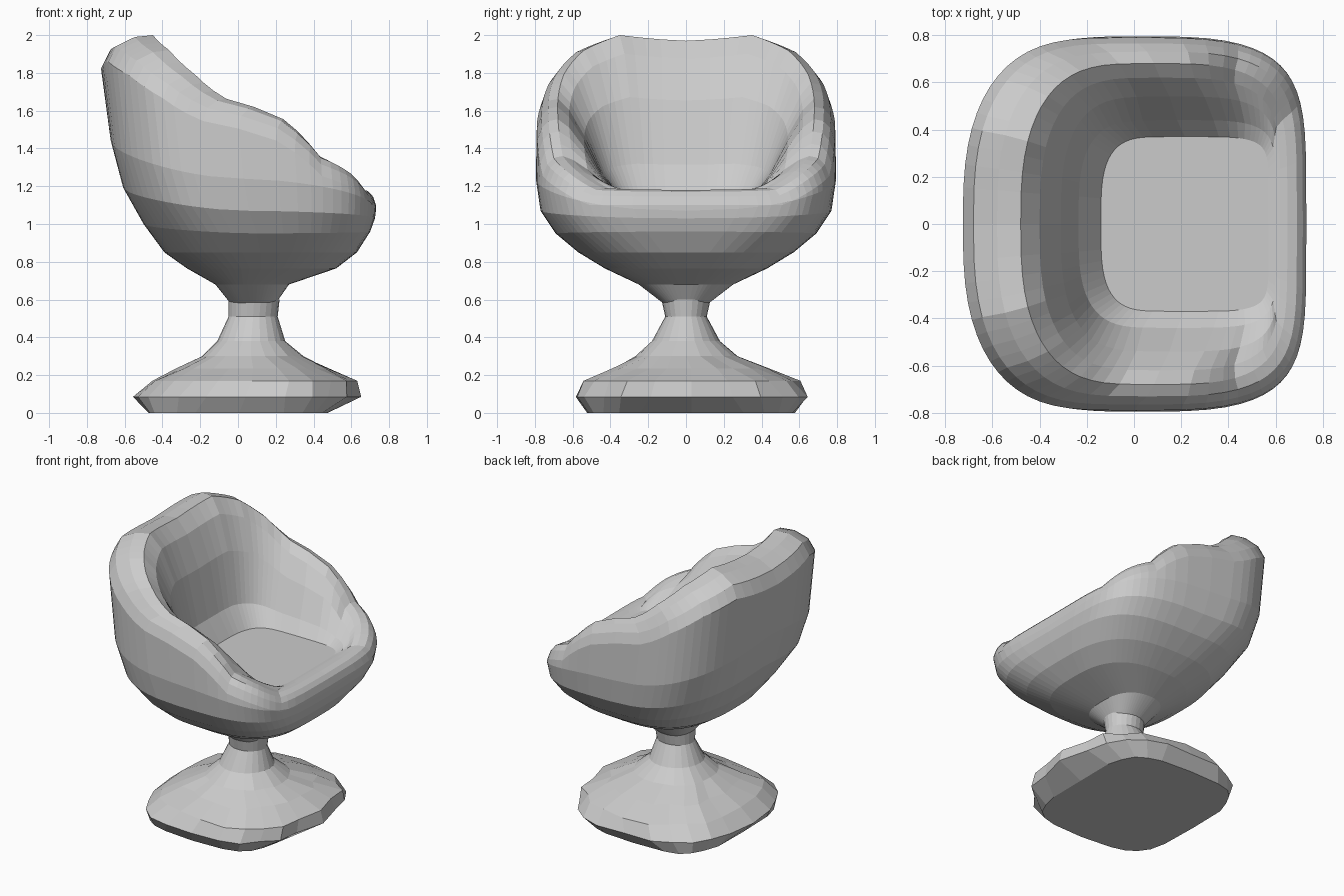
import bpy, bmesh, math, random

if "Cube" in bpy.data.objects:
    bpy.data.objects.remove(bpy.data.objects["Cube"])

random.seed(4)


def ring(x_min, x_max, y_half, heights, power, n, yc=0.0, skew=0.0, jitter=0.0):
    """Superellipse loop; heights run from the +x side (seat front) to the -x side (back).
    skew makes the +x corners squarer than the -x corners."""
    cx, hx = (x_min + x_max) / 2, (x_max - x_min) / 2
    pts = []
    for i in range(n):
        a = 2 * math.pi * i / n
        c, s = math.cos(a), math.sin(a)
        p = power - skew * c
        k = 1 + random.uniform(-jitter, jitter)
        x = cx + k * hx * math.copysign(abs(c) ** p, c)
        y = yc + k * y_half * math.copysign(abs(s) ** p, s)
        u = min(a, 2 * math.pi - a) / math.pi * (len(heights) - 1)
        j = min(int(u), max(len(heights) - 2, 0))
        z = heights[0]
        if len(heights) > 1:
            z = heights[j] + (heights[j + 1] - heights[j]) * (u - j)
        pts.append((x, y, z))
    return pts


def loft(name, loops):
    """Skin the loops and close both ends."""
    bm = bmesh.new()
    rows = [[bm.verts.new(p) for p in loop] for loop in loops]
    n = len(rows[0])
    for lo, hi in zip(rows, rows[1:]):
        for i in range(n):
            j = (i + 1) % n
            bm.faces.new((lo[i], lo[j], hi[j], hi[i]))
    bm.faces.new(rows[0][::-1])
    bm.faces.new(rows[-1])
    bmesh.ops.recalc_face_normals(bm, faces=bm.faces)
    mesh = bpy.data.meshes.new(name)
    bm.to_mesh(mesh)
    bm.free()
    obj = bpy.data.objects.new(name, mesh)
    bpy.context.collection.objects.link(obj)
    return obj


# Bucket seat: rim height from seat front round to the backrest
N = 64
FLOOR = 1.18
rim = [1.18, 1.19, 1.28, 1.36, 1.62, 1.79, 1.92, 2.0, 1.97]


def below_rim(front, back):
    return [z - front - (back - front) * i / 8 for i, z in enumerate(rim)]


def inner(f):
    return [FLOOR + f * (z - FLOOR) for z in rim]


# Outside: neck to widest line
shell = [
    (-0.04, 0.20, 0.12, [0.58], 0.9),
    (-0.12, 0.27, 0.25, [0.68], 0.85),
    (-0.27, 0.52, 0.43, [0.765], 0.78),
    (-0.39, 0.63, 0.57, [0.85], 0.70),
    (-0.50, 0.70, 0.69, [0.96, 0.95, 1.0], 0.64),
    (-0.61, 0.725, 0.77, [1.03, 1.07, 1.2], 0.60),
    (-0.675, 0.73, 0.795, [1.07, 1.24, 1.45], 0.58),
]
# Over the rim and down to the cushion
rim_and_cushion = [
    (-0.725, 0.73, 0.79, below_rim(0.08, 0.15), 0.57),
    (-0.68, 0.715, 0.765, below_rim(0.035, 0.06), 0.57),
    (-0.58, 0.69, 0.73, below_rim(0.01, 0.01), 0.57),
    (-0.48, 0.65, 0.68, rim, 0.57),
    (-0.40, 0.62, 0.62, inner(0.88), 0.55),
    (-0.31, 0.61, 0.54, inner(0.60), 0.50),
    (-0.235, 0.60, 0.44, inner(0.17), 0.44),
    (-0.14, 0.57, 0.37, [FLOOR - 0.01], 0.40),
]
loft("bucket_seat", [ring(*r, N, skew=0.13 if r[4] < 0.66 else 0.05)
                     for r in shell + rim_and_cushion])

# Flared pedestal with an uneven, squarish foot
pedestal = [
    (-0.47, 0.48, 0.55, 0.00, 0.52, 0.02),
    (-0.55, 0.63, 0.625, 0.085, 0.76, 0.04),
    (-0.46, 0.61, 0.56, 0.17, 0.78, 0.05),
    (-0.32, 0.48, 0.41, 0.235, 0.85, 0.06),
    (-0.20, 0.34, 0.27, 0.30, 0.95, 0.04),
    (-0.11, 0.25, 0.18, 0.38, 1.0, 0.0),
    (-0.05, 0.21, 0.11, 0.51, 1.0, 0.0),
    (-0.05, 0.22, 0.13, 0.60, 1.0, 0.0),
]
loft("pedestal", [ring(a, b, h, [z], p, 24, 0.03 if z < 0.3 else 0.0, jitter=jit)
                  for a, b, h, z, p, jit in pedestal])
